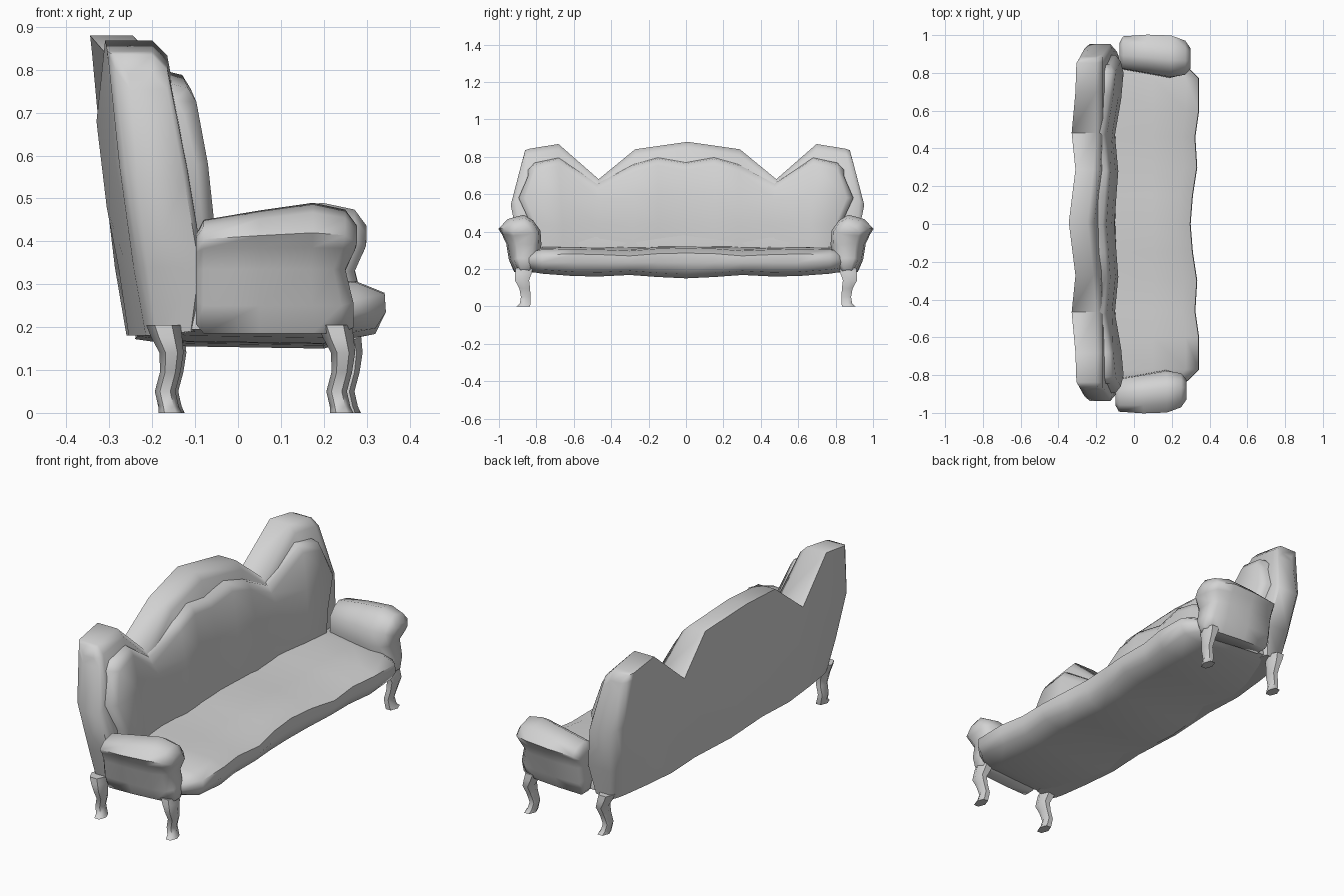
import bpy, bmesh, math
from mathutils import Vector

fabric = bpy.data.materials.new("grey fabric")
fabric.diffuse_color = (0.65, 0.65, 0.65, 1)


def loft(name, rings):
    """Skin a row of closed rings; cap both ends with strips across the ring."""
    bm = bmesh.new()
    rows = [[bm.verts.new(Vector(p)) for p in ring] for ring in rings]
    n = len(rows[0])
    for a, b in zip(rows, rows[1:]):
        for i in range(n):
            j = (i + 1) % n
            bm.faces.new((a[i], a[j], b[j], b[i]))
    for row in (rows[0], rows[-1]):
        for i in range((n - 1) // 2):
            ids = (i, i + 1, n - 2 - i, n - 1 - i)
            bm.faces.new([row[k] for k in dict.fromkeys(ids)])
    bmesh.ops.recalc_face_normals(bm, faces=bm.faces[:])
    mesh = bpy.data.meshes.new(name)
    bm.to_mesh(mesh)
    bm.free()
    mesh.materials.append(fabric)
    obj = bpy.data.objects.new(name, mesh)
    bpy.context.collection.objects.link(obj)
    return obj


def both_sides(half):
    """Rings for y >= 0, first one at y = 0, mirrored to the other end."""
    other = [[(x, -y, z) for x, y, z in r] for r in half[:0:-1]]
    return other + half


# Backrest shell: y at bottom, middle, top; crest height; back x; front x
def shell_ring(yb, ym, yt, zt, xb, xf, base_back, base_front):
    zm = 0.2 + (zt - 0.2) * 0.58
    zh = zt - 0.035
    yl, yh = yb * 0.55 + ym * 0.45, yt + (ym - yt) * 0.15
    xs = xf + 0.035
    xm = base_back + (xb - base_back) * 0.68
    return [(base_back, yb, 0.18), (base_back + (xb - base_back) * 0.32, yl, 0.34),
            (xm, ym, zm), (xb + 0.004, yh, zh), (xb, yt, zt),
            (xf, yt, zt), (xs, yh, zh), (xs + (base_front - xs) * 0.72, ym, zm),
            (base_front + 0.02, yl, 0.34), (base_front, yb, 0.19)]


shell = loft("backrest_shell", both_sides([
    shell_ring(0, 0, 0, 0.88, -0.345, -0.245, -0.26, -0.12),
    shell_ring(0.27, 0.27, 0.28, 0.84, -0.31, -0.215, -0.245, -0.11),
    shell_ring(0.47, 0.47, 0.475, 0.68, -0.33, -0.20, -0.255, -0.12),
    shell_ring(0.66, 0.68, 0.69, 0.868, -0.31, -0.20, -0.235, -0.10),
    shell_ring(0.80, 0.88, 0.845, 0.843, -0.305, -0.20, -0.215, -0.10),
    shell_ring(0.84, 0.92, 0.868, 0.835, -0.29, -0.20, -0.205, -0.10),
    shell_ring(0.87, 0.945, 0.88, 0.79, -0.255, -0.20, -0.19, -0.11),
]))
shell.location.y = 0.008


# Padded inner cushion of the backrest
def pad_ring(y_low, y_mid, y_top, zt, dx):
    return [(-0.19, y_low, 0.25), (-0.20, y_low, 0.44), (-0.20, y_mid, 0.58),
            (-0.22, y_top, zt - 0.03), (-0.165 + dx, y_top, zt),
            (-0.115 + dx, y_top, zt - 0.012), (-0.095 + dx, y_top, zt - 0.045),
            (-0.068 + dx, y_mid, 0.58), (-0.053 + dx, y_low, 0.44),
            (-0.065 + dx, y_low, 0.25)]


loft("backrest_cushion", both_sides([
    pad_ring(0, 0, 0, 0.775, -0.05),
    pad_ring(0.15, 0.15, 0.15, 0.80, -0.04),
    pad_ring(0.28, 0.28, 0.28, 0.765, -0.03),
    pad_ring(0.47, 0.47, 0.475, 0.665, -0.048),
    pad_ring(0.66, 0.67, 0.68, 0.80, -0.015),
    pad_ring(0.80, 0.86, 0.81, 0.77, -0.002),
    pad_ring(0.83, 0.895, 0.845, 0.74, -0.03),
]))


# Seat cushion with a wavy front edge: y, back x, front x, underside z, top z
def seat_ring(y, xk, xf, zb, zt):
    return [(xk, y, zb + 0.022), (-0.12, y, zb + 0.005), (0.2, y, zb),
            (xf - 0.025, y, zb + 0.022), (xf, y, 0.235), (xf - 0.003, y, zt - 0.035),
            (xf - 0.07, y, zt - 0.008), (0.1, y, zt), (xk + 0.02, y, 0.32)]


loft("seat", both_sides([
    seat_ring(0, -0.24, 0.30, 0.15, 0.32),
    seat_ring(0.15, -0.235, 0.312, 0.157, 0.317),
    seat_ring(0.30, -0.225, 0.335, 0.168, 0.305),
    seat_ring(0.46, -0.23, 0.325, 0.16, 0.312),
    seat_ring(0.60, -0.215, 0.345, 0.162, 0.315),
    seat_ring(0.77, -0.19, 0.345, 0.175, 0.312),
    seat_ring(0.83, -0.17, 0.285, 0.185, 0.30),
    seat_ring(0.86, -0.15, 0.24, 0.19, 0.28),
]))

# Arm with a scrolled top flowing into a narrow waist: section points (y, z)
ARM = [(0.87, 0.49), (0.82, 0.46), (0.78, 0.405), (0.775, 0.33), (0.79, 0.25),
       (0.83, 0.185), (0.905, 0.185), (0.94, 0.25), (0.955, 0.335), (0.98, 0.385),
       (1.0, 0.42), (0.955, 0.467)]
# x, y scale, y shift, crest drop, height scale, how strongly the end profile bends x
ARM_STATIONS = [(-0.098, 0.5, 0.02, 0.05, 0.85, 0.0), (-0.08, 0.78, 0.02, 0.04, 1, 0.0),
                (0.05, 0.92, 0.012, 0.018, 1, 0.0), (0.175, 1.0, -0.002, 0.0, 1, 0.2),
                (0.25, 0.82, -0.008, 0.016, 1, 1.0), (0.278, 0.5, -0.01, 0.038, 0.9, 1.0)]


def end_bend(z):
    """Front end is fullest at the scroll and at the foot, hollow between."""
    return -0.028 * math.exp(-((z - 0.33) / 0.045) ** 2) - 0.008 * (z < 0.3)


def arm_ring(station, s, dx):
    x, sy, dy, drop, sz, bend = station
    ring = []
    for y, z in ARM:
        h = 0.33 + (z - 0.33) * sz - drop * max(0, (z - 0.38) / 0.11)
        ring.append((x + dx + bend * end_bend(z), s * (0.88 + (y - 0.88) * sy + dy), h))
    return ring


# S-curved leg: x, y, z, half width x, half width y
LEG = [(0.226, 0.865, 0.205, 0.04, 0.048), (0.234, 0.87, 0.175, 0.036, 0.046),
       (0.245, 0.877, 0.14, 0.028, 0.04), (0.242, 0.862, 0.095, 0.024, 0.03),
       (0.23, 0.857, 0.05, 0.024, 0.027), (0.238, 0.86, 0.015, 0.024, 0.03),
       (0.242, 0.87, 0.0, 0.027, 0.038)]

for side, s, dx in (("right", -1, 0.0), ("left", 1, 0.022)):
    loft(side + "_arm", [arm_ring(st, s, dx) for st in ARM_STATIONS])
    for end, shift in (("front", dx * 0.8), ("back", -0.4 + dx * 0.3)):
        loft(f"{side}_{end}_leg", [
            [(x + shift + rx * math.cos(a * math.pi / 3),
              s * (y + ry * math.sin(a * math.pi / 3) * 1.1), z) for a in range(6)]
            for x, y, z, rx, ry in LEG])

# Smooth upholstery, keeping the hard edges
for obj in bpy.context.scene.objects:
    obj.select_set(True)
    bpy.context.view_layer.objects.active = obj
bpy.ops.object.shade_smooth_by_angle(angle=math.radians(60))
